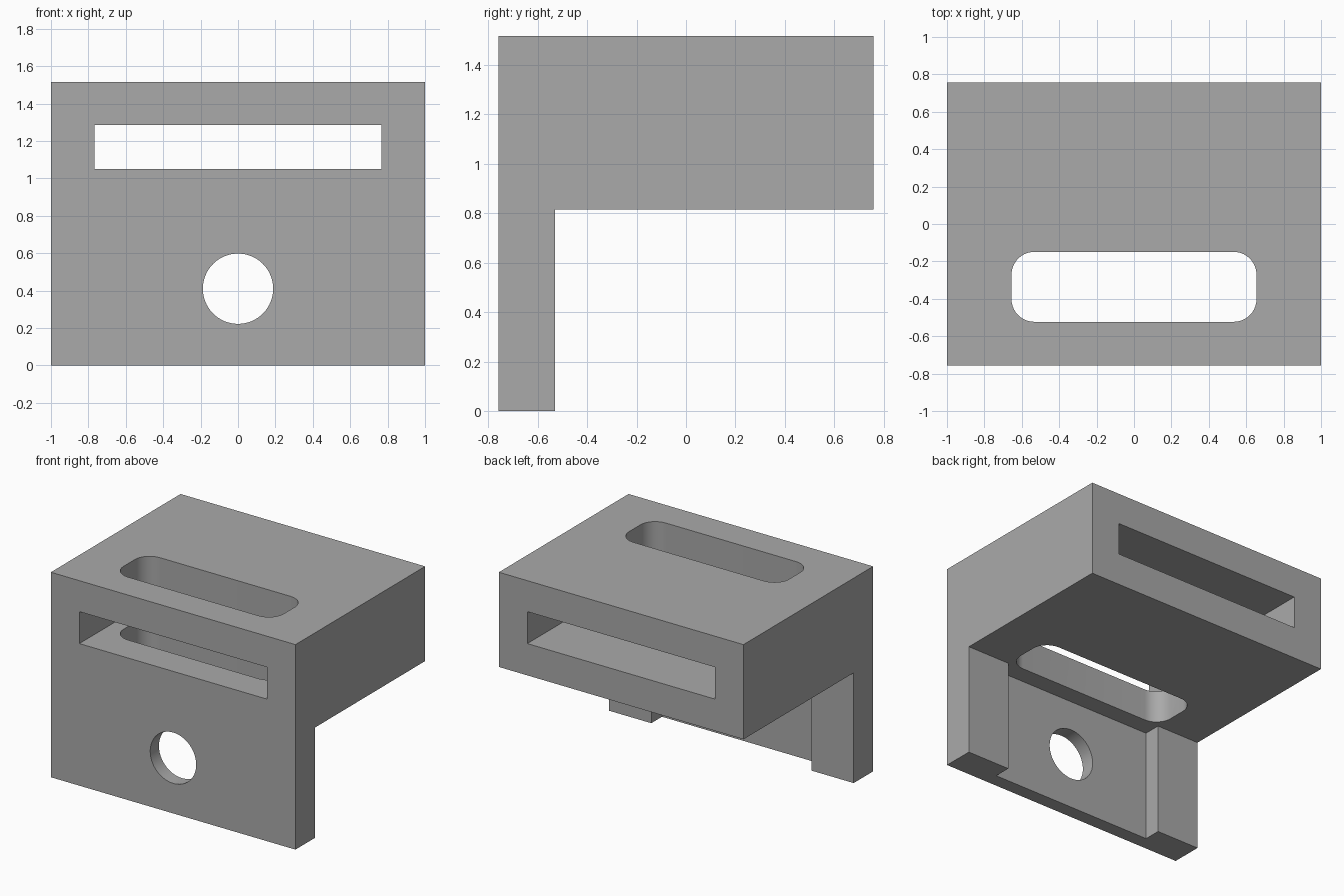
import bpy
import bmesh
from math import cos, sin, pi
from mathutils import Matrix, Vector

default = bpy.data.objects.get("Cube")
if default:
    bpy.data.objects.remove(default, do_unlink=True)

WIDTH, HEIGHT, HALF_DEPTH = 2.0, 1.515, 0.757
PLATE_BACK, BLOCK_BOTTOM = -0.53, 0.815

grey = bpy.data.materials.new("plain grey")
grey.use_nodes = True
colour = (0.4, 0.4, 0.4, 1)
grey.diffuse_color = colour
grey.node_tree.nodes["Principled BSDF"].inputs["Base Color"].default_value = colour


def prism(name, points, direction):
    """Extrude a closed outline along a direction."""
    bm = bmesh.new()
    face = bm.faces.new([bm.verts.new(p) for p in points])
    result = bmesh.ops.extrude_face_region(bm, geom=[face])
    moved = [v for v in result["geom"] if isinstance(v, bmesh.types.BMVert)]
    bmesh.ops.translate(bm, verts=moved, vec=Vector(direction))
    bmesh.ops.recalc_face_normals(bm, faces=bm.faces)
    mesh = bpy.data.meshes.new(name)
    bm.to_mesh(mesh)
    bm.free()
    mesh.materials.append(grey)
    obj = bpy.data.objects.new(name, mesh)
    bpy.context.collection.objects.link(obj)
    return obj


def box(name, low, high):
    (x0, y0, z0), (x1, y1, z1) = low, high
    outline = [(x0, y0, z0), (x1, y0, z0), (x1, y1, z0), (x0, y1, z0)]
    return prism(name, outline, (0, 0, z1 - z0))


def rounded_outline(half_x, half_y, radius, steps=10):
    """Rounded rectangle, one quarter arc per corner."""
    points = []
    for corner, (sx, sy) in enumerate([(1, 1), (-1, 1), (-1, -1), (1, -1)]):
        for i in range(steps + 1):
            a = (corner + i / steps) * pi / 2
            points.append((sx * (half_x - radius) + radius * cos(a),
                           sy * (half_y - radius) + radius * sin(a)))
    return points


# L-shaped body: deep upper block with a front plate hanging below
x = -WIDTH / 2
profile = [(-HALF_DEPTH, 0), (PLATE_BACK, 0), (PLATE_BACK, BLOCK_BOTTOM),
           (HALF_DEPTH, BLOCK_BOTTOM), (HALF_DEPTH, HEIGHT), (-HALF_DEPTH, HEIGHT)]
body = prism("bracket_body", [(x, y, z) for y, z in profile], (WIDTH, 0, 0))

# Openings: through slot, rounded top slot, round hole, recess behind the plate
top_slot = [(px, py - 0.336, 0.5) for px, py in rounded_outline(0.655, 0.187, 0.122)]
hole = [(0.188 * cos(i * pi / 32), -1, 0.41 + 0.188 * sin(i * pi / 32)) for i in range(64)]
cutters = [
    box("through_slot_cutter", (-0.767, -1, 1.05), (0.767, 1, 1.286)),
    prism("top_slot_cutter", top_slot, (0, 0, 1.5)),
    prism("round_hole_cutter", hole, (0, 0.6, 0)),
    box("plate_recess_cutter", (-0.655, -0.655, -0.2), (0.655, -0.4, BLOCK_BOTTOM)),
]
for cutter in cutters:
    cutter.hide_render = True
    cut = body.modifiers.new(cutter.name, "BOOLEAN")
    cut.operation = "DIFFERENCE"
    cut.solver = "EXACT"
    cut.object = cutter

# Bake the cuts and drop the helpers
bpy.context.view_layer.update()
graph = bpy.context.evaluated_depsgraph_get()
mesh = bpy.data.meshes.new_from_object(body.evaluated_get(graph))
body.modifiers.clear()
body.data = mesh
for cutter in cutters:
    bpy.data.objects.remove(cutter, do_unlink=True)

# Smooth the curved walls, keep the corners sharp
bpy.ops.object.select_all(action="DESELECT")
body.select_set(True)
bpy.context.view_layer.objects.active = body
bpy.ops.object.shade_smooth_by_angle(angle=pi / 6)
